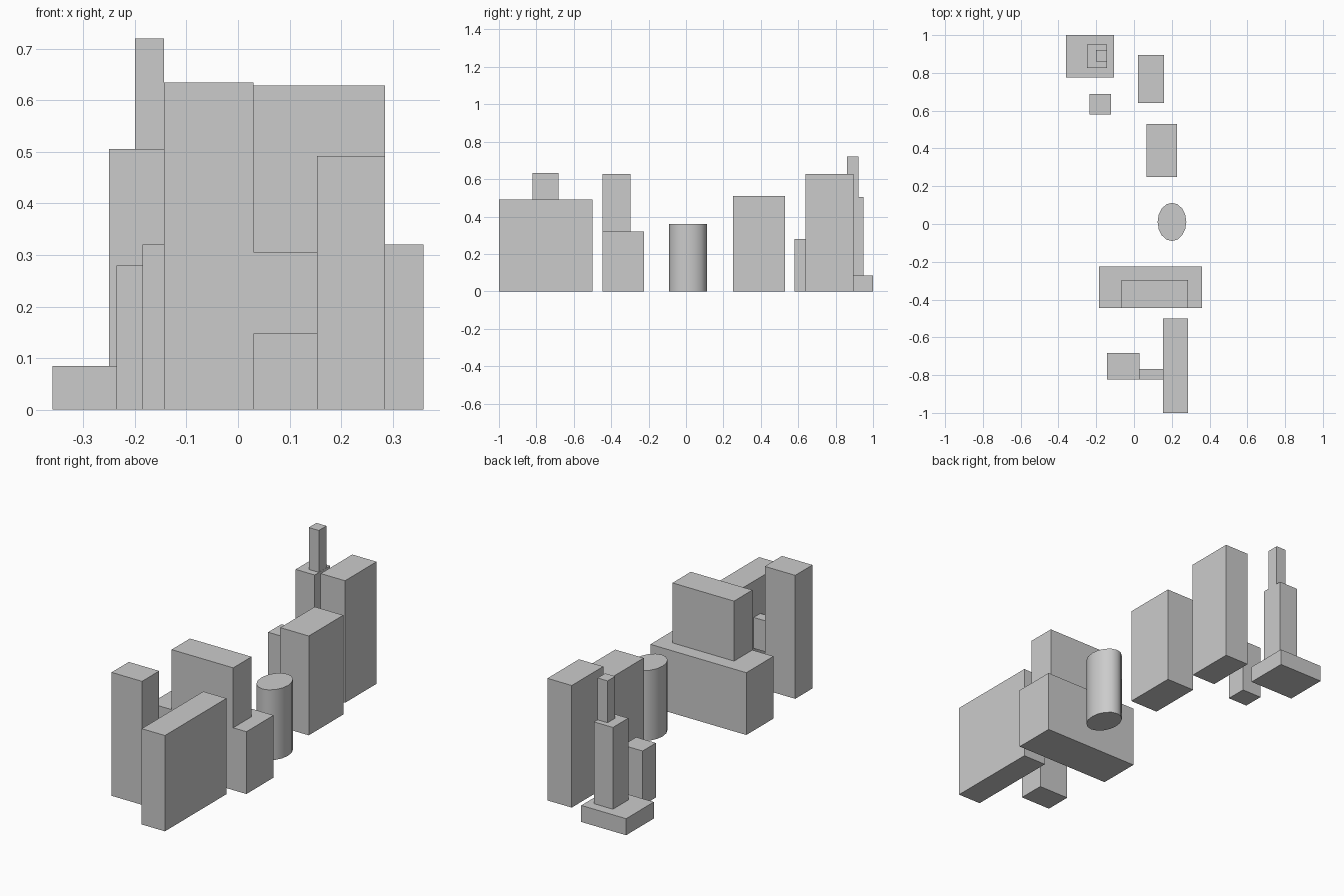
import bpy
from mathutils import Matrix, Vector

cube = bpy.data.objects.get("Cube")
if cube:
    bpy.data.objects.remove(cube, do_unlink=True)

# Single plain grey for every block
GREY = (0.6, 0.6, 0.6, 1)
grey = bpy.data.materials.new("plain grey")
grey.use_nodes = True
grey.diffuse_color = GREY
grey.node_tree.nodes["Principled BSDF"].inputs["Base Color"].default_value = GREY


def fit(obj, name, xs, ys, zs):
    """Scale a unit primitive into the given ranges and colour it."""
    spans = (xs, ys, zs)
    size = [hi - lo for lo, hi in spans]
    centre = Vector([(hi + lo) / 2 for lo, hi in spans])
    obj.data.transform(Matrix.Diagonal((*size, 1)))
    obj.location = centre
    obj.name = obj.data.name = name
    obj.data.materials.append(grey)


def block(name, xs, ys, zs):
    bpy.ops.mesh.primitive_cube_add(size=1)
    fit(bpy.context.object, name, xs, ys, zs)


# Stepped tower at the back
block("stepped_tower_base", (-0.36, -0.105), (0.775, 1), (0, 0.085))
block("stepped_tower_shaft", (-0.25, -0.142), (0.825, 0.95), (0.085, 0.505))
block("stepped_tower_spire", (-0.2, -0.143), (0.86, 0.922), (0.505, 0.72))

# Single buildings along the street
block("back_tower", (0.022, 0.16), (0.64, 0.896), (0, 0.627))
block("small_building", (-0.235, -0.123), (0.58, 0.688), (0, 0.28))
block("middle_building", (0.065, 0.227), (0.25, 0.53), (0, 0.51))

# Oval building
bpy.ops.mesh.primitive_cylinder_add(vertices=16, radius=0.5, depth=1)
fit(bpy.context.object, "oval_building", (0.125, 0.277), (-0.09, 0.112), (0, 0.361))
bpy.ops.object.shade_smooth_by_angle()

# Wide building with a set-back upper storey
block("wide_building_base", (-0.185, 0.36), (-0.446, -0.225), (0, 0.32))
block("wide_building_upper", (-0.065, 0.285), (-0.446, -0.297), (0.32, 0.628))

# Front pair joined by a raised bridge
block("front_long_building", (0.153, 0.285), (-1, -0.5), (0, 0.492))
block("front_tower", (-0.143, 0.03), (-0.822, -0.682), (0, 0.634))
block("raised_bridge", (0.03, 0.153), (-0.822, -0.768), (0.147, 0.306))
